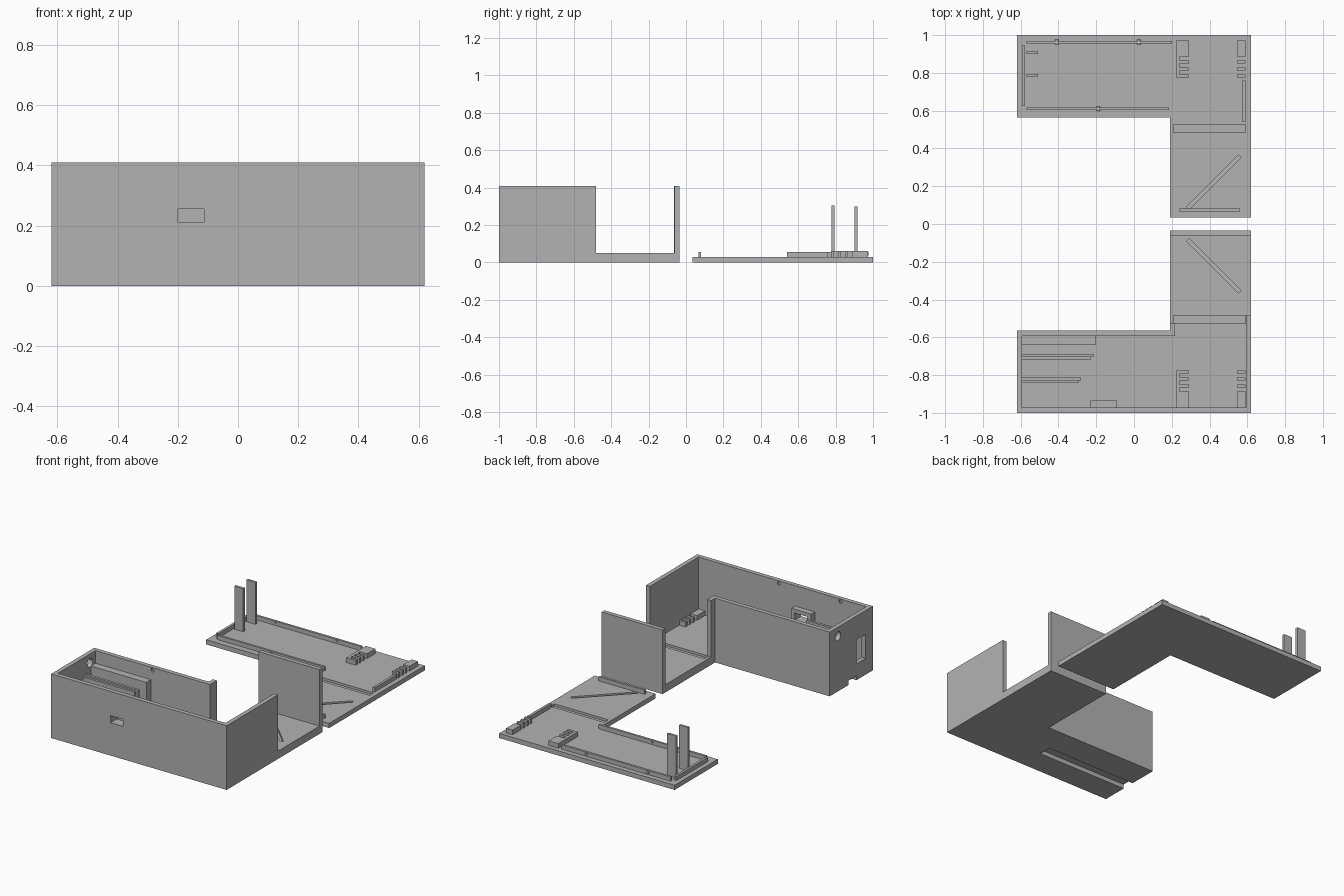
import bpy, bmesh
from math import pi
from mathutils import Matrix, Vector

cube = bpy.data.objects.get("Cube")
if cube:
    bpy.data.objects.remove(cube, do_unlink=True)

grey = bpy.data.materials.new("plain_grey")
grey.use_nodes = True
COLOUR = (0.45, 0.45, 0.45, 1)
grey.diffuse_color = COLOUR
grey.node_tree.nodes["Principled BSDF"].inputs["Base Color"].default_value = COLOUR


def finish(name, bm):
    bmesh.ops.recalc_face_normals(bm, faces=bm.faces)
    mesh = bpy.data.meshes.new(name)
    bm.to_mesh(mesh)
    bm.free()
    mesh.materials.append(grey)
    obj = bpy.data.objects.new(name, mesh)
    bpy.context.collection.objects.link(obj)
    return obj


def box(name, x, y, z, turn=0):
    """Box from (low, high) ranges, optionally turned about its own z axis."""
    bm = bmesh.new()
    mid = Vector([(a + b) / 2 for a, b in (x, y, z)])
    size = Matrix.Diagonal([b - a for a, b in (x, y, z)] + [1])
    bmesh.ops.create_cube(bm, size=1, matrix=Matrix.Translation(mid) @ Matrix.Rotation(turn, 4, 'Z') @ size)
    return finish(name, bm)


def rod(name, centre, radius, length, axis):
    bm = bmesh.new()
    place = Matrix.Translation(centre) @ Matrix.Rotation(pi / 2, 4, 'Y' if axis == 'X' else 'X')
    bmesh.ops.create_cone(bm, cap_ends=True, segments=24, radius1=radius, radius2=radius,
                          depth=length, matrix=place)
    return finish(name, bm)


def prism(name, outline, z):
    bm = bmesh.new()
    face = bm.faces.new([bm.verts.new((x, y, z[0])) for x, y in outline])
    out = bmesh.ops.extrude_face_region(bm, geom=[face])
    bmesh.ops.translate(bm, vec=(0, 0, z[1] - z[0]),
                        verts=[v for v in out["geom"] if isinstance(v, bmesh.types.BMVert)])
    return finish(name, bm)


def cut(obj, cutters, remove=True):
    for c in cutters:
        mod = obj.modifiers.new("cut", 'BOOLEAN')
        mod.operation, mod.solver, mod.object = 'DIFFERENCE', 'EXACT', c
        with bpy.context.temp_override(object=obj, active_object=obj):
            bpy.ops.object.modifier_apply(modifier=mod.name)
        if remove:
            bpy.data.objects.remove(c, do_unlink=True)


def l_outline(inset, side):
    """L-shaped footprint, mirrored in y by side (-1 case, 1 lid)."""
    w, low, high, arm, inner = 0.62 - inset, 0.035 + inset, 1 - inset, 0.19 + inset, 0.565 + inset
    pts = [(-w, high), (w, high), (w, low), (arm, low), (arm, inner), (-w, inner)]
    return [(x, side * y) for x, y in pts]


def floor_grooves(side, top):
    """Cross slot and diagonal slot sunk into a floor."""
    z = (top - 0.015, top + 0.05)
    ys = sorted((side * 0.485, side * 0.527))
    cross = box("cross_slot_cutter", (0.21, 0.59), ys, z)
    mid = side * 0.222
    diagonal = box("diagonal_slot_cutter", (0.423 - 0.195, 0.423 + 0.195),
                   (mid - 0.01, mid + 0.01), z, side * pi / 4)
    return [cross, diagonal]


def combs(side, top, prefix):
    """Two toothed holders standing on a floor."""
    z = (top, top + 0.03)
    for label, x in (("inner", (0.222, 0.29)), ("outer", (0.545, 0.59))):
        name = f"{prefix}_{label}_comb"
        box(name + "_block", x, sorted((side * 0.888, side * 0.972)), z)
        for i in range(3):
            y = side * (0.783 + i * 0.037)
            box(f"{name}_tooth_{i + 1}", x, (y - 0.008, y + 0.008), z)
        if label == "inner":
            box(name + "_spine", (0.222, 0.24), sorted((side * 0.775, side * 0.888)), z)


# Open case: hollow L shell with the arm sides removed
FLOOR, TOP = 0.05, 0.41
case = prism("case_shell", l_outline(0, -1), (0, TOP))
cut(case, [
    prism("hollow_cutter", l_outline(0.028, -1), (FLOOR, 0.6)),
    box("inner_opening_cutter", (0.1, 0.3), (-0.525, -0.062), (FLOOR, 0.6)),
    box("outer_opening_cutter", (0.5, 0.7), (-0.482, -0.062), (FLOOR, 0.6)),
    box("cable_channel_cutter", (-0.7, 0.03), (-0.835, -0.752), (-0.1, 0.028)),
    box("end_slot_cutter", (-0.7, -0.55), (-0.927, -0.835), (0.104, 0.258)),
    rod("end_hole_cutter", (-0.61, -0.648, 0.353), 0.028, 0.1, 'X'),
] + floor_grooves(-1, FLOOR)
  + [rod("front_dimple_cutter", (x, -0.972, 0.393), 0.011, 0.02, 'Y') for x in (-0.41, 0.025)]
  + [rod("back_dimple_cutter", (-0.19, -0.593, 0.393), 0.011, 0.02, 'Y')])
combs(-1, FLOOR, "case")

# Switch pocket behind the front window, cut together with the wall
pocket = box("switch_pocket", (-0.23, -0.09), (-0.972, -0.935), (0.185, 0.28))
window = box("window_cutter", (-0.2, -0.113), (-1.1, -0.9), (0.21, 0.255))
cut(pocket, [window], remove=False)
cut(case, [window])

# Stepped plates and ledge inside the case
box("back_ledge", (-0.592, -0.2), (-0.64, -0.593), (FLOOR, 0.33))
for name, y, end in (("rear", -0.704, -0.215), ("front", -0.828, -0.28)):
    box(name + "_divider", (-0.592, end), (y, y + 0.016), (FLOOR, 0.3))
    box(name + "_divider_step", (-0.592, end - 0.013), (y - 0.014, y), (FLOOR, 0.29))

# Lid plate with its slots
LID, RIM = 0.03, 0.057
lid = prism("lid_plate", l_outline(0, 1), (0, LID))
cut(lid, floor_grooves(1, LID))
combs(1, LID, "lid")

# Locating rims, snap bumps and posts on the lid
for name, x, y in (
        ("long_outer_rim", (-0.57, 0.2), (0.955, 0.969)),
        ("long_inner_rim", (-0.57, 0.185), (0.604, 0.618)),
        ("end_rim", (-0.592, -0.577), (0.625, 0.945)),
        ("side_rim", (0.574, 0.59), (0.54, 0.76)),
        ("arm_rim", (0.237, 0.56), (0.067, 0.081))):
    box(name, x, y, (LID, RIM))
for x, y in ((-0.41, 0.963), (0.025, 0.963), (-0.19, 0.61)):
    rod("snap_bump", (x, y, 0.046), 0.009, 0.026, 'Y')
for name, y, top in (("inner_post", 0.785, 0.305), ("outer_post", 0.908, 0.298)):
    box(name, (-0.57, -0.507), (y - 0.008, y + 0.008), (LID, top))
